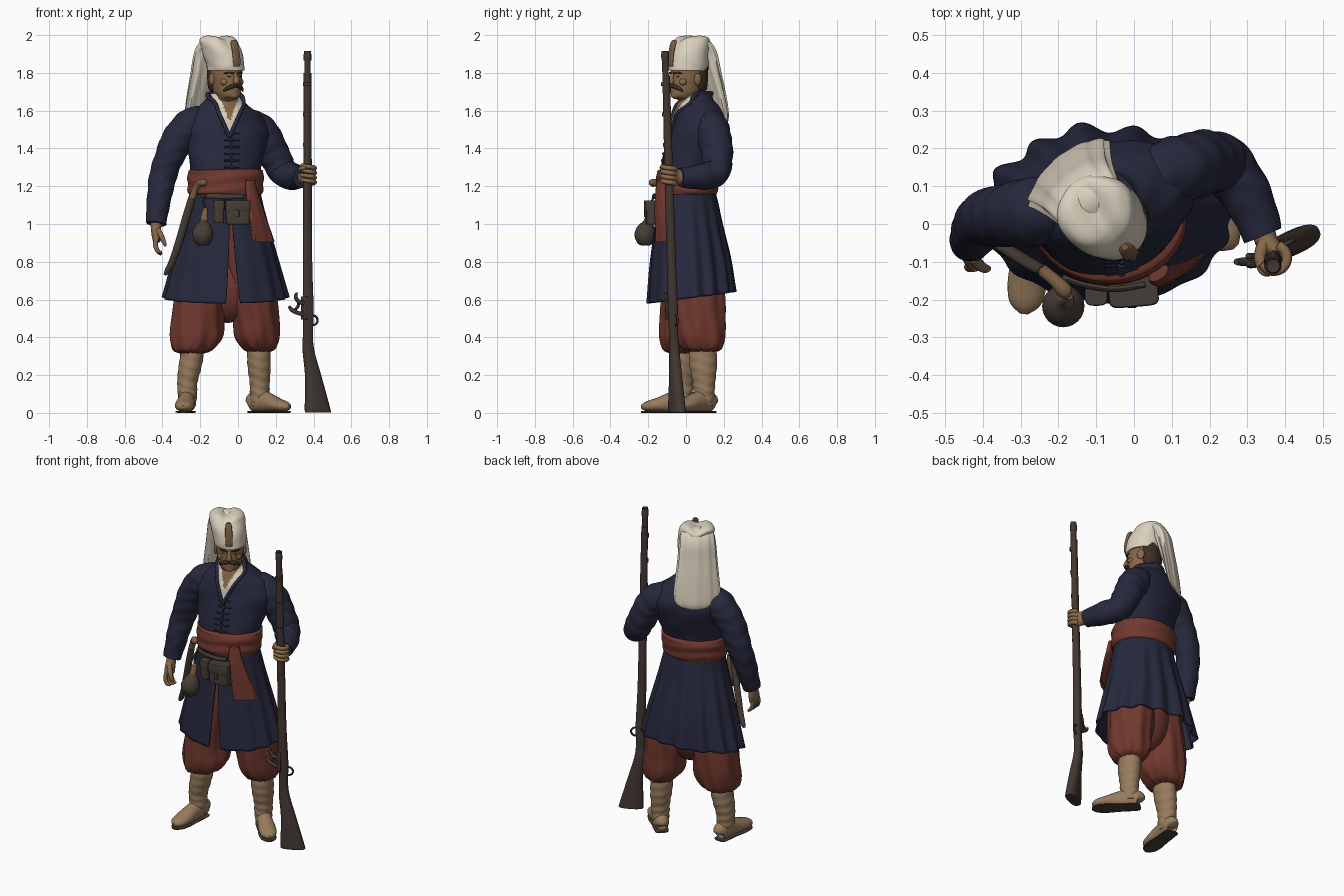
import bpy, bmesh, math
from math import sin, cos, pi, radians
from mathutils import Vector, Matrix
from mathutils.bvhtree import BVHTree

def material(name, *rgb):
    m = bpy.data.materials.new(name)
    m.diffuse_color = (*rgb, 1)
    return m

NAVY = material("navy cloth", .020, .021, .046)
RED = material("red cloth", .165, .040, .027)
CREAM = material("cream felt", .700, .630, .510)
TAN = material("tan boot leather", .310, .200, .110)
SKIN = material("skin", .250, .140, .068)
WOOD = material("dark gun wood", .056, .039, .032)
LEATHER = material("dark leather", .062, .046, .036)
BROWN = material("brown trim", .200, .110, .055)
HAIR = material("dark hair", .045, .027, .018)
I = Matrix.Identity(4)

def spline(keys, s):
    """Catmull-Rom through tuples of any length."""
    out, m = [], len(keys)
    for i in range(m - 1):
        a, b, c, d = (keys[min(max(j, 0), m - 1)] for j in (i - 1, i, i + 1, i + 2))
        for k in range(s):
            t = k / s
            out.append([.5 * (2*q + (r - p)*t + (2*p - 5*q + 4*r - w)*t*t + (3*q - p - 3*r + w)*t**3)
                        for p, q, r, w in zip(a, b, c, d)])
    return out + [list(keys[-1])]

def sweep(name, keys, mat, n=24, s=6, flat=None, fold=None, u=(1, 0, 0), e=1, arc=None, post=None, M=I):
    """Loft ellipses (x, y, z, ra, rb) along a path; flat = horizontal rings turned by that angle."""
    pts = spline([k if len(k) == 5 else (*k, k[3]) for k in keys], s)
    m, verts, axis = len(pts), [], Vector(u)
    for i, (x, y, z, ra, rb) in enumerate(pts):
        t = i / (m - 1)
        if flat is not None:
            a, b = Vector((cos(flat), sin(flat), 0)), Vector((-sin(flat), cos(flat), 0))
        else:
            T = (Vector(pts[min(i + 1, m - 1)][:3]) - Vector(pts[max(i - 1, 0)][:3])).normalized()
            axis = (axis - T * axis.dot(T)).normalized()
            a, b = axis, T.cross(axis)
        for k in range(n):
            th = 2 * pi * k / n
            if arc:
                p, q = arc(t)
                th = p + (q - p) * k / (n - 1)
            f = fold(th, t) if fold else 1
            c, d = (math.copysign(abs(w) ** e, w) for w in (cos(th), sin(th)))
            co = Vector((x, y, z)) + a * (max(ra, .001) * f * c) + b * (max(rb, .001) * f * d)
            verts.append(M @ (post(co, t) if post else co))
    w = n - 1 if arc else n
    faces = [(i*n + k, i*n + (k+1) % n, (i+1)*n + (k+1) % n, (i+1)*n + k) for i in range(m - 1) for k in range(w)]
    if not arc:
        faces += [tuple(range(n)), tuple(range((m - 1) * n, m * n))]
    me = bpy.data.meshes.new(name)
    me.from_pydata(verts, [], faces)
    bm = bmesh.new()
    bm.from_mesh(me)
    bmesh.ops.recalc_face_normals(bm, faces=bm.faces)
    bm.to_mesh(me)
    bm.free()
    me.materials.append(mat)
    ob = bpy.data.objects.new(name, me)
    bpy.context.collection.objects.link(ob)
    return ob

def ball(name, c, r, mat, M=I):
    a = [pi * k / 10 for k in range(11)]
    return sweep(name, [(c[0], c[1], c[2] - r[2]*cos(p), r[0]*sin(p), r[1]*sin(p)) for p in a], mat, 20, 1, 0, M=M)

def box(name, c, r, mat, rot=0, e=.35):
    x, y, z = c
    return sweep(name, [(x, y, z - r[2], r[0]*.92, r[1]*.85), (x, y, z - r[2]*.8, r[0], r[1]),
                        (x, y, z + r[2]*.8, r[0], r[1]), (x, y, z + r[2], r[0]*.92, r[1]*.85)], mat, 24, 3, rot, e=e)

# Boots: wrinkled shaft, foot and thin dark sole
FOOT = [(.066, .045, .02, .02), (.055, .055, .04, .05), (0, .062, .045, .06), (-.06, .055, .046, .053),
        (-.13, .042, .052, .038), (-.19, .034, .042, .026), (-.218, .03, .012, .010)]
for side, ax, ay, tx, ty, rot in (("right", -.268, -.02, -.245, -.015, -6), ("left", .115, .095, .11, .09, 45)):
    M = Matrix.Translation((ax, ay, 0)) @ Matrix.Rotation(radians(rot), 4, 'Z')
    sweep(side + "_boot_foot", [(0, *k) for k in FOOT], TAN, 24, 5, M=M,
          post=lambda c, t: Vector((c.x, c.y, max(c.z, .008))))
    sweep(side + "_boot_sole", [(0, k[0], .005, k[2] * .97, .005) for k in FOOT], LEATHER, 20, 5, M=M, e=.5)
    sweep(side + "_boot_shaft", [(ax, ay, .04, .045, .05), (ax, ay, .10, .051, .056), (ax, ay, .16, .053, .06),
          ((ax+tx)/2, (ay+ty)/2, .23, .060, .070), (tx, ty, .30, .062, .074), (tx, ty, .37, .06, .07)], TAN, 32, 14, 0,
          fold=lambda th, t: 1 + .035 * sin(42*t + 2.6*sin(th + 1) + sin(3*th)) * (1 - t*.8))

# Baggy trousers, gathered below the knee
def baggy(th, t):
    return 1 + .03 * sin(9*th + 5*t) + .02 * sin(5*th - 9*t) + .07 * max(0, 1 - t*4) * sin(16*th)
sweep("right_trouser_leg", [(-.245, -.015, .315, .062, .068), (-.24, -.012, .335, .105, .11), (-.222, -.008, .40, .138, .130),
      (-.215, 0, .50, .138, .135), (-.195, .005, .65, .135, .135), (-.15, .015, .9, .12, .13), (-.12, .01, 1.15, .10, .11)],
      RED, 96, 8, 0, baggy)
sweep("left_trouser_leg", [(.11, .09, .325, .062, .072), (.11, .085, .345, .09, .105), (.10, .078, .40, .117, .130),
      (.092, .07, .50, .122, .138), (.07, .06, .65, .13, .145), (.03, .03, .9, .13, .14), (0, .01, 1.15, .10, .11)],
      RED, 96, 8, 0, baggy)
ball("trouser_seat", (-.055, .045, .68), (.15, .12, .205), RED)

# Coat skirt: open at the front, pleated at the back
FRONT = -pi/2 + .15
def pleats(th, t):
    back = .5 + .5 * sin(th)
    return 1 + t * (.010 + .046*back) * (sin(15*th) + .4*sin(7*th + 1))
skirt = sweep("coat_skirt", [(-.067, .005, 1.19, .182, .148), (-.067, .008, 1.10, .200, .165), (-.068, .012, 1.0, .225, .178),
              (-.068, .02, .8, .278, .212), (-.068, .025, .61, .328, .232)], NAVY, 200, 8, 0, pleats,
              arc=lambda t: (FRONT + .14*max(0, t - .28), FRONT + 2*pi - .19*max(0, t - .28)),
              post=lambda c, t: Vector((c.x, c.y, c.z + t*.13*(c.y - .025))))
mod = skirt.modifiers.new("thickness", 'SOLIDIFY')
mod.thickness = .012

# Coat body with a V opening coloured by rule
torso = sweep("coat_body", [(-.067, .002, 1.20, .180, .142), (-.066, .012, 1.29, .188, .144), (-.062, .042, 1.40, .212, .150),
              (-.065, .066, 1.50, .232, .147), (-.07, .066, 1.57, .20, .132), (-.074, .062, 1.62, .140, .112),
              (-.076, .055, 1.66, .095, .09), (-.076, .055, 1.69, .082, .085)], NAVY, 120, 10, radians(14),
              lambda th, t: 1 + .012 * sin(26*t + 3*sin(2*th)))
torso.data.materials.append(CREAM)
torso.data.materials.append(SKIN)
for p in torso.data.polygons:
    dx, z = abs(p.center.x + .045), p.center.z
    if p.center.y < .04 and dx < (z - 1.475) * .46:
        p.material_index = 2 if dx < (z - 1.54) * .38 else 1
tree = BVHTree.FromPolygons([v.co for v in torso.data.vertices], [tuple(p.vertices) for p in torso.data.polygons])
def chest(x, z, out=.004):
    h = tree.ray_cast(Vector((x, -1, z)), Vector((0, 1, 0)))[0]
    return (x, (h.y if h else 0) - out, z)

# Lapels and frog fastenings
for side, sx in (("right", -1), ("left", 1)):
    sweep(side + "_lapel", [(*chest(-.045 + sx*d, z), .010) for d, z in
          ((.0, 1.46), (.03, 1.53), (.057, 1.59), (.075, 1.64))] + [(-.076 + sx*.085, .05, 1.685, .013), (-.076, .135, 1.69, .014)],
          NAVY, 10, 6)
for i in range(6):
    z = 1.30 + .036 * i
    sweep("coat_frog", [(*chest(-.033 + d, z, .002), .0045) for d in (-.042, -.02, 0, .02, .042)], NAVY, 8, 3, u=(0, 0, 1))
    ball("coat_knot", chest(-.033, z, .006), (.010, .008, .008), NAVY)
sweep("front_seam", [(*chest(-.033, 1.28 + .04*i, .002), .004) for i in range(6)], NAVY, 8, 3)

# Sleeves
def creases(th, t):
    return 1 + .022 * sin(50*t + 2.8*sin(th) + sin(3*th)) + .02 * sin(21*t + 3*cos(th))
sweep("right_sleeve", [(-.17, .05, 1.555, .07), (-.25, .035, 1.525, .088), (-.315, .025, 1.45, .086), (-.365, .02, 1.35, .078),
      (-.400, .012, 1.24, .071), (-.42, -.02, 1.12, .064), (-.434, -.05, 1.0, .052)], NAVY, 40, 12, fold=creases, u=(0, 1, 0))
sweep("left_sleeve", [(.04, .12, 1.54, .07), (.10, .14, 1.51, .086), (.155, .155, 1.44, .088), (.20, .165, 1.35, .082),
      (.24, .155, 1.275, .076), (.295, .08, 1.25, .068), (.342, -.03, 1.245, .052)], NAVY, 40, 12, fold=creases)

# Relaxed right hand
sweep("right_palm", [(-.434, -.05, 1.03, .03, .03), (-.434, -.058, .985, .028, .03), (-.434, -.07, .945, .024, .043),
      (-.430, -.08, .91, .02, .042)], SKIN, 20, 6)
for i in range(4):
    y = -.048 - .02*i
    sweep("right_finger", [(-.432, y, .925, .0125), (-.437, y - .006, .89, .0125), (-.425, y - .008, .858, .0115),
          (-.405, y - .006, .838 + .004*i, .007)], SKIN, 10, 5)
sweep("right_thumb", [(-.425, -.09, .97, .016), (-.405, -.112, .935, .014), (-.39, -.118, .90, .011), (-.384, -.116, .882, .006)], SKIN, 10, 5)

# Left hand gripping the gun
sweep("left_palm", [(.342, -.01, 1.245, .03, .034), (.350, -.045, 1.25, .03, .042), (.375, -.075, 1.252, .024, .048),
      (.395, -.095, 1.252, .012, .042)], SKIN, 20, 6)
for i in range(4):
    z = 1.215 + .025*i
    arcp = [radians(70 - 45*k) for k in range(6)]
    sweep("left_finger", [(.369 + .036*cos(a), -.09 + .036*sin(a), z + .004*j, .0145 - .0008*j) for j, a in enumerate(arcp)],
          SKIN, 10, 4, u=(0, 0, 1))
sweep("left_thumb", [(.345, -.05, 1.275, .018), (.333, -.085, 1.288, .016), (.342, -.122, 1.295, .013), (.36, -.132, 1.298, .008)], SKIN, 10, 5)

# Waist sash with wraps and a hanging tail
sweep("sash", [(-.067, .003, 1.155, .184, .150), (-.067, .003, 1.165, .198, .162), (-.066, .008, 1.22, .201, .166),
      (-.065, .012, 1.275, .200, .166), (-.065, .012, 1.29, .18, .145)], RED, 72, 10, 0,
      lambda th, t: 1 + .012 * sin(24*t + 1.5*sin(th*2)))
sweep("sash_tail", [(.065, -.13, 1.23, .03, .016), (.075, -.135, 1.16, .038, .018), (.10, -.132, 1.06, .05, .016),
      (.125, -.122, .96, .062, .013), (.137, -.118, .905, .068, .011)], RED, 40, 6, radians(38),
      lambda th, t: 1 + .12 * t * sin(7*th))

# Curved knife in its sheath
sweep("knife_sheath", [(-.238, -.125, 1.16, .018, .014), (-.270, -.108, 1.05, .021, .016), (-.308, -.085, .92, .020, .016),
      (-.345, -.062, .81, .018, .015), (-.372, -.045, .755, .016, .013), (-.388, -.04, .73, .007, .007)], LEATHER, 16, 6)
sweep("knife_grip", [(-.240, -.125, 1.14, .018), (-.226, -.135, 1.185, .017), (-.203, -.155, 1.215, .018), (-.182, -.178, 1.217, .021),
      (-.172, -.186, 1.207, .009)], BROWN, 16, 6)
# Powder flask, pouches and their strap
sweep("powder_flask", [(-.185, -.215, .885, .01), (-.185, -.216, .895, .038), (-.187, -.217, .94, .056), (-.185, -.213, .985, .045),
      (-.182, -.205, 1.015, .022), (-.18, -.20, 1.03, .018)], LEATHER, 24, 6, 0)
sweep("flask_neck", [(-.18, -.20, 1.02, .022), (-.177, -.195, 1.05, .018), (-.172, -.188, 1.085, .011)], BROWN, 16, 5, 0)
sweep("flask_cord", [(-.172, -.188, 1.08, .006), (-.185, -.18, 1.12, .006), (-.17, -.165, 1.16, .006)], LEATHER, 8, 5)
box("small_pouch", (-.10, -.185, 1.06), (.026, .025, .055), LEATHER, e=.6)
box("small_pouch_lid", (-.10, -.187, 1.10), (.030, .029, .024), LEATHER, e=.6)
box("large_pouch", (-.002, -.172, 1.06), (.062, .04, .062), LEATHER, .08)
box("large_pouch_flap", (-.002, -.177, 1.095), (.066, .042, .03), LEATHER, .08)
box("pouch_buckle", (-.005, -.216, 1.055), (.012, .006, .018), LEATHER)
sweep("pouch_strap", [(-.19, -.140, 1.15, .008, .012), (-.13, -.162, 1.147, .008, .014), (-.05, -.172, 1.145, .008, .014),
      (.03, -.160, 1.148, .008, .012)], LEATHER, 12, 6, u=(0, 1, 0))

# Head, turned towards the gun
H = Matrix.Translation((-.065, .012, 0)) @ Matrix.Rotation(radians(32), 4, 'Z')
sweep("head", [(0, .03, 1.56, .075, .07), (0, .025, 1.63, .060, .064), (0, .012, 1.66, .058, .075), (0, -.018, 1.675, .056, .078),
      (0, -.014, 1.70, .068, .087), (0, -.006, 1.75, .077, .094), (0, -.003, 1.79, .082, .095), (0, 0, 1.86, .084, .098)],
      SKIN, 40, 6, 0, M=H)
sweep("nose", [(0, -.088, 1.805, .008, .01), (0, -.103, 1.775, .011, .016), (0, -.108, 1.752, .017, .017),
      (0, -.102, 1.738, .012, .010)], SKIN, 16, 5, 0, M=H)
sweep("hair", [(0, .045, 1.70, .055, .045), (0, .042, 1.72, .074, .060), (0, .040, 1.78, .082, .066), (0, .038, 1.84, .084, .07)],
      HAIR, 32, 5, 0, M=H)
ball("chin", (0, -.078, 1.682), (.03, .024, .02), SKIN, H)
for s in (-1, 1):
    sweep("moustache", [(0, -.106, 1.733, .009), (s*.025, -.1, 1.728, .012), (s*.05, -.082, 1.714, .009), (s*.062, -.074, 1.702, .003)],
          HAIR, 12, 5, u=(0, 0, 1), M=H)
    sweep("eyebrow", [(s*.012, -.099, 1.797, .004), (s*.035, -.092, 1.801, .005), (s*.058, -.071, 1.796, .003)],
          HAIR, 10, 5, u=(0, 0, 1), M=H)
    ball("eye", (s*.033, -.086, 1.781), (.010, .008, .004), HAIR, H)
    ball("cheek", (s*.045, -.062, 1.752), (.025, .022, .022), SKIN, H)
    ball("ear", (s*.084, .008, 1.765), (.011, .022, .033), SKIN, H)

# Tall felt cap folding into a long drape
sweep("cap_crown", [(0, .0, 1.812, .088, .1), (0, .0, 1.816, .094, .109), (-.002, .002, 1.85, .097, .110), (-.012, .014, 1.91, .103, .108),
      (-.020, .034, 1.96, .103, .098), (-.022, .042, 1.985, .092, .084), (-.022, .045, 1.998, .06, .055), (-.022, .045, 1.999, .01, .01)],
      CREAM, 48, 7, 0, lambda th, t: 1 + .03 * t * sin(5*th + .5) + .012 * sin(24*t + 2*sin(2*th)),
      post=lambda c, t: Vector((c.x, c.y, c.z - max(0, c.z - 1.9) * .2 * math.exp(-((c.x + .02) / .035)**2))), M=H)
sweep("cap_drape", [(-.02, .03, 1.93, .09, .04), (-.024, .075, 1.945, .098, .044), (-.026, .110, 1.90, .106, .047), (-.027, .136, 1.80, .114, .040),
      (-.027, .162, 1.70, .124, .032), (-.027, .182, 1.61, .132, .025), (-.027, .193, 1.555, .124, .020), (-.027, .197, 1.53, .098, .014),
      (-.027, .198, 1.516, .045, .006)], CREAM, 72, 8, fold=lambda th, t: 1 + .14 * t * (1.2 - t) * sin(11*th),
      post=lambda c, t: Vector((c.x, c.y - 1.8*(c.x + .02)**2*t, c.z)), M=H)
sweep("cap_front_strip", [(0, -.108, 1.835, .018, .008), (0, -.111, 1.86, .021, .008), (-.002, -.102, 1.92, .021, .009),
      (-.004, -.089, 1.96, .018, .012), (-.004, -.083, 1.975, .009, .008)], BROWN, 20, 6, 0, e=.6, M=H)

# Long gun: stock, barrel, bands, lock and trigger guard
A = radians(25)
sweep("gun_stock", [(.424, -.047, .002, .073, .031), (.420, -.049, .03, .070, .033), (.399, -.055, .19, .045, .029), (.373, -.062, .33, .031, .024),
      (.370, -.066, .42, .026, .022), (.372, -.069, .54, .028, .024), (.368, -.077, .80, .024, .022), (.368, -.09, 1.25, .022, .020),
      (.368, -.106, 1.80, .019, .018)], WOOD, 24, 6, A, e=.75)
sweep("gun_barrel", [(.360, -.078, .56, .017), (.365, -.092, 1.1, .018), (.368, -.11, 1.86, .017), (.368, -.11, 1.865, .020),
      (.368, -.111, 1.9, .020), (.368, -.111, 1.902, .012)], WOOD, 16, 3, A)
for z in (.72, .95, 1.12, 1.42, 1.58, 1.74):
    yc = -.075 - .034 * (z - .72)
    sweep("gun_band", [(.367, yc, z - .010, .0235), (.367, yc - .001, z + .010, .023)], WOOD, 20, 2, A)
box("lock_plate", (.352, -.082, .555), (.012, .026, .06), WOOD, A)
sweep("lock_hammer", [(.35, -.095, .52, .010), (.315, -.098, .53, .011), (.285, -.10, .545, .011), (.27, -.10, .565, .008)], WOOD, 12, 5, u=(0, 0, 1))
sweep("lock_jaw", [(.35, -.10, .58, .010), (.32, -.105, .59, .011), (.305, -.107, .615, .010), (.312, -.107, .637, .006)], WOOD, 12, 5, u=(0, 0, 1))
sweep("lock_spring", [(.30, -.085, .545, .008), (.318, -.085, .565, .008), (.322, -.085, .6, .008)], WOOD, 8, 4)
sweep("trigger_guard", [(.395 + .026*cos(a), -.055 + .012*cos(a), .49 + .026*sin(a), .006)
      for a in [pi * k / 6 - pi for k in range(13)]], WOOD, 8, 3, u=(0, 1, 0))

# Smooth shading with sharp rims
for ob in bpy.context.scene.objects:
    ob.select_set(True)
bpy.context.view_layer.objects.active = torso
bpy.ops.object.shade_smooth_by_angle(angle=radians(45))
